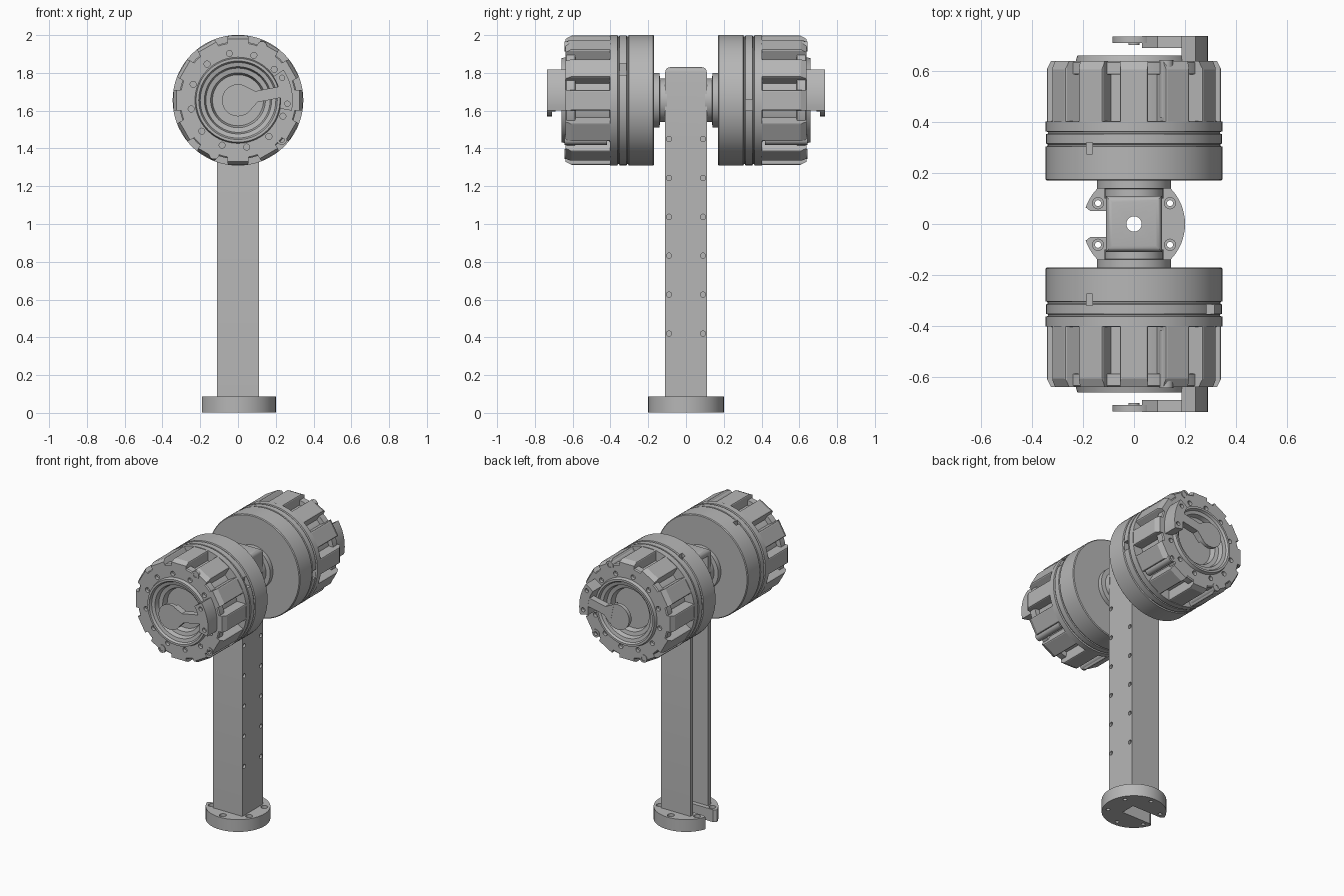
import bpy, bmesh
from math import sin, cos, pi, radians
from mathutils import Matrix, Vector

if "Cube" in bpy.data.objects:
    bpy.data.objects.remove(bpy.data.objects["Cube"], do_unlink=True)

grey = bpy.data.materials.new("machined grey")
grey.use_nodes = True
grey.diffuse_color = (0.47, 0.47, 0.47, 1)
grey.node_tree.nodes["Principled BSDF"].inputs["Base Color"].default_value = (0.47, 0.47, 0.47, 1)

AXIS_Z = 1.655
RIBS = 12
STEP = 2 * pi / RIBS


def finish(name, bm):
    """Turn a bmesh into a coloured object."""
    bmesh.ops.recalc_face_normals(bm, faces=bm.faces)
    mesh = bpy.data.meshes.new(name)
    bm.to_mesh(mesh)
    bm.free()
    mesh.materials.append(grey)
    ob = bpy.data.objects.new(name, mesh)
    bpy.context.collection.objects.link(ob)
    return ob


def select(ob):
    bpy.ops.object.select_all(action='DESELECT')
    ob.select_set(True)
    bpy.context.view_layer.objects.active = ob


def smooth(ob):
    select(ob)
    bpy.ops.object.shade_smooth_by_angle(angle=radians(30))


def prism(bm, outline, start, direction):
    """Extrude a flat outline of 3D points along a direction."""
    offset, direction = Vector(start), Vector(direction)
    face = bm.faces.new([bm.verts.new(Vector(p) + offset) for p in outline])
    out = bmesh.ops.extrude_face_region(bm, geom=[face])
    bmesh.ops.translate(bm, vec=direction,
                        verts=[v for v in out["geom"] if isinstance(v, bmesh.types.BMVert)])


def box(bm, x, y, z):
    prism(bm, [(x[0], y[0], 0), (x[1], y[0], 0), (x[1], y[1], 0), (x[0], y[1], 0)],
          (0, 0, z[0]), (0, 0, z[1] - z[0]))


def rod(bm, centre, axis, radius, depth, segments=16):
    rot = Vector((0, 0, 1)).rotation_difference(Vector(axis)).to_matrix().to_4x4()
    bmesh.ops.create_cone(bm, cap_ends=True, segments=segments, radius1=radius, radius2=radius,
                          depth=depth, matrix=Matrix.Translation(centre) @ rot)


def lathe(name, profile, side, segments=72):
    """Spin a (radius, distance) profile about the cross axis."""
    bm = bmesh.new()
    verts = [bm.verts.new((r, side * d, AXIS_Z)) for r, d in profile]
    edges = [bm.edges.new(pair) for pair in zip(verts, verts[1:])]
    bmesh.ops.spin(bm, geom=verts + edges, cent=(0, 0, AXIS_Z), axis=(0, 1, 0),
                   angle=2 * pi, steps=segments, use_duplicate=False)
    bmesh.ops.remove_doubles(bm, verts=bm.verts, dist=0.0005)
    return finish(name, bm)


def cut(ob, bm):
    """Subtract the solids in a bmesh from an object."""
    cutter = finish("cutter", bm)
    cutter.hide_render = True
    mod = ob.modifiers.new("cut", 'BOOLEAN')
    mod.operation, mod.solver, mod.object = 'DIFFERENCE', 'EXACT', cutter
    select(ob)
    bpy.ops.object.modifier_apply(modifier=mod.name)
    bpy.data.objects.remove(cutter, do_unlink=True)


def polar(radius, angle, d):
    return Vector((radius * cos(angle), d, AXIS_Z + radius * sin(angle)))


# Round base with a flared open slot and six counterbored screw holes
bm = bmesh.new()
rod(bm, (0, 0, 0.044), (0, 0, 1), 0.2, 0.084, 64)
base = finish("base_flange", bm)
bm = bmesh.new()
slot = [(-0.3, 0.09), (-0.185, 0.062), (-0.17, 0.05), (0.05, 0.05)]
prism(bm, [(x, y, 0) for x, y in slot] + [(x, -y, 0) for x, y in reversed(slot)],
      (0, 0, -0.1), (0, 0, 0.3))
hole_spots = [(0.163 * cos(a), 0.163 * sin(a)) for a in (pi / 6 + i * pi / 3 for i in range(6))]
for x, y in hole_spots:
    rod(bm, (x, y, 0.05), (0, 0, 1), 0.012, 0.3)
cut(base, bm)
bm = bmesh.new()
for x, y in hole_spots:
    rod(bm, (x, y, 0.085), (0, 0, 1), 0.022, 0.05)
cut(base, bm)
smooth(base)

# Column: a channel open on one side, closed and rounded at the top
bm = bmesh.new()
box(bm, (-0.11, 0.11), (-0.11, 0.11), (0.08, 1.83))
corners = [e for e in bm.edges if all(v.co.z > 1 for v in e.verts)]
bmesh.ops.bevel(bm, geom=corners, offset=0.025, segments=4, profile=0.5, affect='EDGES')
column = finish("column", bm)
bm = bmesh.new()
box(bm, (-0.2, 0.08), (-0.08, 0.08), (0.0, 1.79))
cut(column, bm)
bm = bmesh.new()
rod(bm, (0, 0, 1.8), (0, 0, 1), 0.03, 0.2, 24)
for row in range(6):
    for y in (-0.09, 0.09):
        rod(bm, (0.11, y, 0.42 + 0.206 * row), (1, 0, 0), 0.014, 0.03)
cut(column, bm)
smooth(column)

drum_profile = [(0, 0.17), (0.341, 0.17), (0.346, 0.175), (0.346, 0.303), (0.338, 0.306),
                (0.338, 0.312), (0.344, 0.315), (0.344, 0.352), (0.337, 0.354), (0.337, 0.36),
                (0.346, 0.363), (0.346, 0.402), (0.28, 0.404), (0.28, 0.585), (0.312, 0.587),
                (0.312, 0.632), (0.305, 0.638), (0.228, 0.638), (0.222, 0.66), (0.208, 0.66),
                (0.2, 0.645), (0.178, 0.64), (0.17, 0.61), (0.145, 0.605), (0.135, 0.57),
                (0, 0.57), (0, 0.17)]
hub_profile = [(0, 0.1), (0.115, 0.1), (0.115, 0.138), (0.145, 0.14), (0.145, 0.175), (0, 0.175)]
rib_profile = [(0.275, 0.395), (0.346, 0.395), (0.346, 0.605), (0.325, 0.638), (0.275, 0.638)]


def build_drum(side, end):
    hub = lathe(end + "_pivot_hub", hub_profile, side, 48)
    smooth(hub)

    # Drum body with screw holes round its face and small slots on the rim
    drum = lathe(end + "_drum", drum_profile, side)
    bm = bmesh.new()
    for i in range(RIBS):
        rod(bm, polar(0.252, (i + 0.35) * STEP, side * 0.64), (0, 1, 0), 0.016, 0.05)
    # Round-ended slot on top, towards the column
    box(bm, (-0.187, -0.163), sorted((side * 0.275, side * 0.32)), (1.9, 2.1))
    # Square slot in the middle band
    slot_z = 1.82 if side < 0 else 1.63
    box(bm, (0.27, 0.4), sorted((side * 0.315, side * 0.352)), (slot_z - 0.03, slot_z + 0.03))
    cut(drum, bm)
    smooth(drum)

    # Grip ribs with chamfered outer ends
    bm = bmesh.new()
    for i in range(RIBS):
        a = i * STEP
        across = Vector((-sin(a), 0, cos(a)))
        before = len(bm.verts)
        prism(bm, [polar(r, a, side * d) for r, d in rib_profile], across * -0.055, across * 0.11)
        bm.verts.ensure_lookup_table()
        # Keep the rib's outer face on the drum radius
        for v in bm.verts[before:]:
            radial = Vector((v.co.x, 0, v.co.z - AXIS_Z))
            if radial.length > 0.346:
                v.co += radial * (0.346 / radial.length - 1)
    long_edges = [e for e in bm.edges if e.calc_length() > 0.18
                  and all(Vector((v.co.x, v.co.z - AXIS_Z)).length > 0.33 for v in e.verts)]
    bmesh.ops.bevel(bm, geom=long_edges, offset=0.008, segments=2, profile=0.5, affect='EDGES')
    finish(end + "_grip_ribs", bm)

    # Three larger clamp bolts near the edge
    bm = bmesh.new()
    for degrees in (66, 246, 318):
        rod(bm, polar(0.312, radians(degrees), side * 0.53), (0, 1, 0), 0.027, 0.225)
    bolts = finish(end + "_clamp_bolts", bm)
    bm = bmesh.new()
    for degrees in (66, 246, 318):
        rod(bm, polar(0.312, radians(degrees), side * 0.64), (0, 1, 0), 0.015, 0.04)
    cut(bolts, bm)
    smooth(bolts)

    # Arc-shaped foot of the pointer
    bm = bmesh.new()
    sweep = [radians(-11 + 45 * i / 10) for i in range(11)]
    arc = [polar(0.29, a, 0) for a in sweep] + [polar(0.225, a, 0) for a in reversed(sweep)]
    prism(bm, arc, (0, side * 0.63, 0), (0, side * 0.107, 0))
    foot = finish(end + "_pointer_foot", bm)
    bm = bmesh.new()
    for degrees in (-4, 27):
        rod(bm, polar(0.262, radians(degrees), side * 0.735), (0, 1, 0), 0.014, 0.04)
    cut(foot, bm)
    smooth(foot)

    # Pointer arm and its round centre plate
    bm = bmesh.new()
    lean = radians(11)
    along, across = Vector((cos(lean), 0, sin(lean))), Vector((-sin(lean), 0, cos(lean)))
    middle = Vector((0, 0, AXIS_Z))
    arm = [middle + along * u + across * w for u, w in
           ((0.045, -0.07), (0.1, -0.03), (0.24, -0.03), (0.24, 0.03), (0.1, 0.03), (0.045, 0.07))]
    prism(bm, arm, (0, side * 0.69, 0), (0, side * 0.046, 0))
    rod(bm, (0, side * 0.722, AXIS_Z), (0, 1, 0), 0.085, 0.026, 32)
    rod(bm, (0, side * 0.706, AXIS_Z), (0, 1, 0), 0.022, 0.008)
    smooth(finish(end + "_pointer_arm", bm))


build_drum(-1, "front")
build_drum(1, "back")
